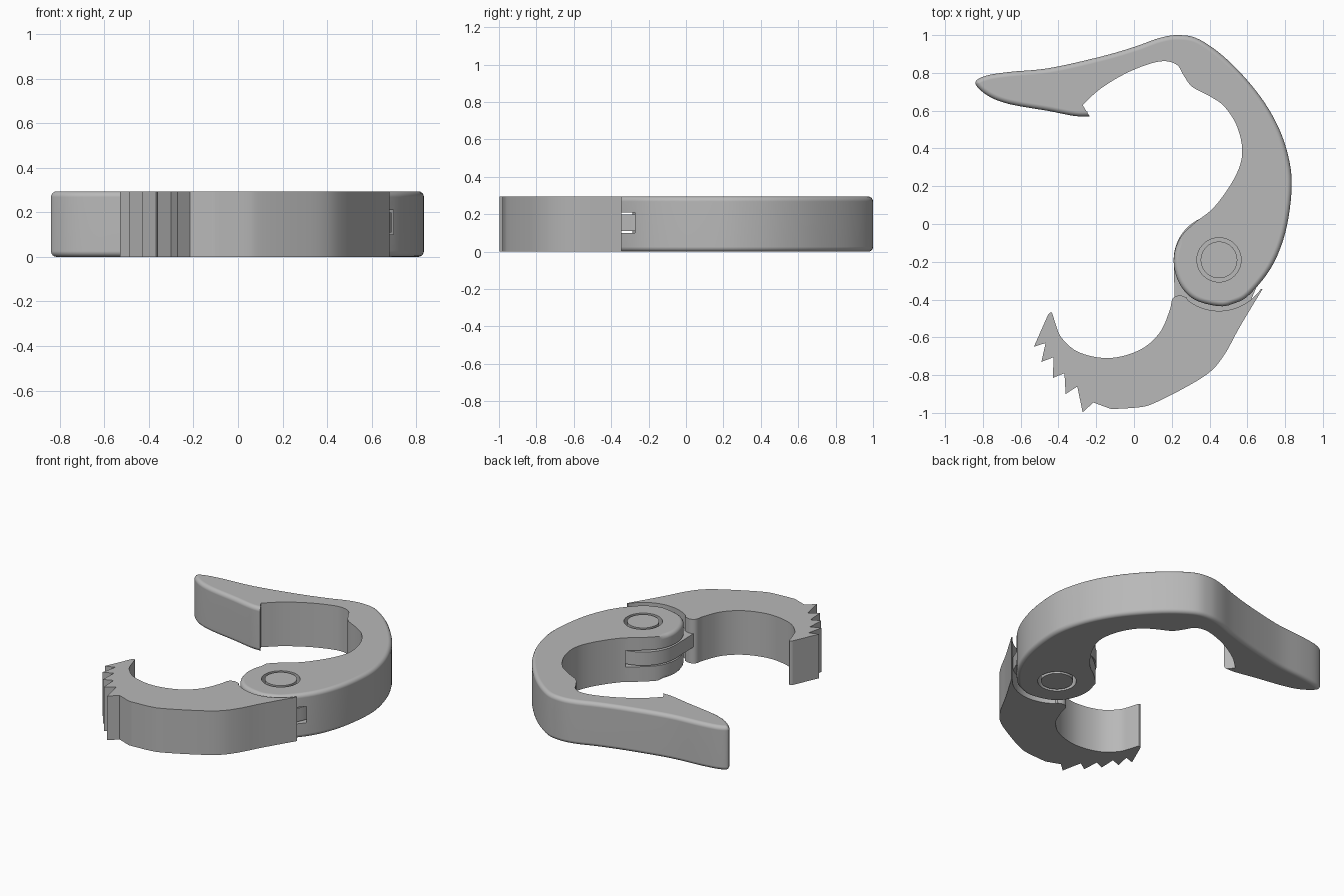
import bpy
import bmesh
from math import cos, sin, radians

cube = bpy.data.objects.get("Cube")
if cube:
    bpy.data.objects.remove(cube, do_unlink=True)

HEIGHT = 0.295
HINGE = (0.45, -0.19)

grey = bpy.data.materials.new("plain grey")
grey.use_nodes = True
colour = (0.48, 0.48, 0.48, 1)
grey.diffuse_color = colour
grey.node_tree.nodes["Principled BSDF"].inputs["Base Color"].default_value = colour


def hundredths(points):
    return [(x / 100, y / 100) for x, y in points]


def smooth_path(points, steps=5):
    """Interpolating spline through the points, with free ends."""
    padded = [points[0]] + points + [points[-1]]
    path = []
    for a, b, c, d in zip(padded, padded[1:], padded[2:], padded[3:]):
        for step in range(steps):
            t = step / steps
            path.append(tuple(
                q + t * (r - p) / 2
                + t * t * (2 * p - 5 * q + 4 * r - s) / 2
                + t ** 3 * (3 * q - p - 3 * r + s) / 2
                for p, q, r, s in zip(a, b, c, d)))
    return path + [points[-1]]


def hinge_arc(radius, start, end, count=48):
    """Points on a circle about the hinge axis, angles in degrees."""
    angles = [radians(start + (end - start) * i / count) for i in range(count + 1)]
    return [(HINGE[0] + radius * cos(a), HINGE[1] + radius * sin(a)) for a in angles]


def extrude_outline(name, outline, bottom, top, rounded=0):
    """Upright prism; the first `rounded` rim edges are rounded over."""
    bm = bmesh.new()
    low = [bm.verts.new((x, y, bottom)) for x, y in outline]
    high = [bm.verts.new((x, y, top)) for x, y in outline]
    bm.faces.new(low)
    bm.faces.new(high)
    count = len(outline)
    for i in range(count):
        j = (i + 1) % count
        bm.faces.new((low[i], low[j], high[j], high[i]))
    bmesh.ops.recalc_face_normals(bm, faces=bm.faces)
    if rounded:
        rim = [bm.edges.get((ring[i], ring[i + 1]))
               for ring in (low, high) for i in range(rounded)]
        bmesh.ops.bevel(bm, geom=rim, offset=0.026, segments=4, profile=0.5,
                        affect='EDGES', clamp_overlap=False)
    mesh = bpy.data.meshes.new(name)
    bm.to_mesh(mesh)
    bm.free()
    mesh.materials.append(grey)
    part = bpy.data.objects.new(name, mesh)
    bpy.context.collection.objects.link(part)
    return part


def apply_modifier(part, kind, **settings):
    bpy.ops.object.select_all(action='DESELECT')
    bpy.context.view_layer.objects.active = part
    part.select_set(True)
    modifier = part.modifiers.new(kind.title(), kind)
    for key, value in settings.items():
        setattr(modifier, key, value)
    bpy.ops.object.modifier_apply(modifier=modifier.name)


def cut(part, cutter):
    apply_modifier(part, 'BOOLEAN', operation='DIFFERENCE', solver='EXACT', object=cutter)
    bpy.data.objects.remove(cutter, do_unlink=True)


def finish(part):
    bpy.ops.object.select_all(action='DESELECT')
    bpy.context.view_layer.objects.active = part
    part.select_set(True)
    bpy.ops.object.shade_smooth_by_angle(angle=radians(30))
    apply_modifier(part, 'WEIGHTED_NORMAL', keep_sharp=True)


# Upper jaw: barb, lever and back, then round the hinge end
outer_edge = hundredths([
    (-23.5, 57), (-31.5, 57.2), (-45, 59.8), (-66, 63.5), (-77.5, 68), (-84, 74.5),
    (-79, 78.3), (-66, 80.5), (-45, 82.5), (-18, 88.5), (0, 93.7), (13.5, 98.5),
    (24, 100), (35, 97.5), (50.5, 86), (66.5, 68), (77, 50), (82.5, 32), (83.3, 16),
    (80, -5), (72.7, -23), (61, -37.5), (53, -42), (45, -43.5), (32, -40),
    (24, -31.5), (21, -19.5), (24, -8)])
# Inside of the upper jaw, from the hinge to the notch behind the barb
inner_edge = hundredths([
    (32, 0.5), (42.5, 9), (53, 24), (57.3, 37), (54.8, 51), (48, 62), (40, 67.7),
    (31, 72.5), (26.7, 78), (23, 84), (16.7, 86.2), (8, 84.7), (-5, 79.4),
    (-18, 71.4), (-27.2, 63)])
jaw_path = smooth_path(outer_edge + inner_edge)
upper_jaw = extrude_outline("upper_jaw", jaw_path, 0, HEIGHT,
                            rounded=5 * (len(outer_edge) - 1))

# Slot for the tongue and bore for the pin
slot_outline = hinge_arc(0.262, 0, 352.5)
cut(upper_jaw, extrude_outline("slot_cutter", slot_outline, 0.1, 0.21))
bore_outline = hinge_arc(0.117, 0, 352.5)
cut(upper_jaw, extrude_outline("bore_cutter", bore_outline, -0.1, 0.5))
finish(upper_jaw)

# Lower jaw: outer side, saw teeth, inner bowl, cradle round the hinge
belly = smooth_path(hundredths([
    (68, -34.5), (56, -54.5), (48, -69), (40, -78.5), (26.7, -86.8),
    (11, -94.7), (3, -97), (-12, -98)]))
teeth = hundredths([
    (-21.5, -94.5), (-27.2, -99.7), (-30, -86), (-36.2, -90), (-36.8, -79),
    (-43, -81.5), (-42.5, -70.5), (-49, -73), (-46.8, -63), (-53, -65)])
bowl = smooth_path(hundredths([
    (-45.5, -48), (-43.5, -47), (-41.5, -53), (-38.3, -60.3), (-29, -68), (-13, -71),
    (3, -66.7), (13.5, -57.7), (18.8, -46), (20.4, -39.7), (24, -37.8), (28, -39)]))
cradle = hinge_arc(0.27, 232, 325, 24)
lower_jaw = extrude_outline("lower_jaw", belly + teeth + bowl + cradle, 0, HEIGHT)
finish(lower_jaw)

# Tongue from the lower jaw into the slot
tongue_root = hundredths([(21.5, -38.5), (30, -46), (45, -50), (60, -45)])
tongue = extrude_outline("hinge_tongue", hinge_arc(0.24, -30, 180) + tongue_root, 0.11, 0.2)
finish(tongue)

# Hinge pin
pin = extrude_outline("hinge_pin", hinge_arc(0.097, 0, 352.5), 0, HEIGHT)
finish(pin)
